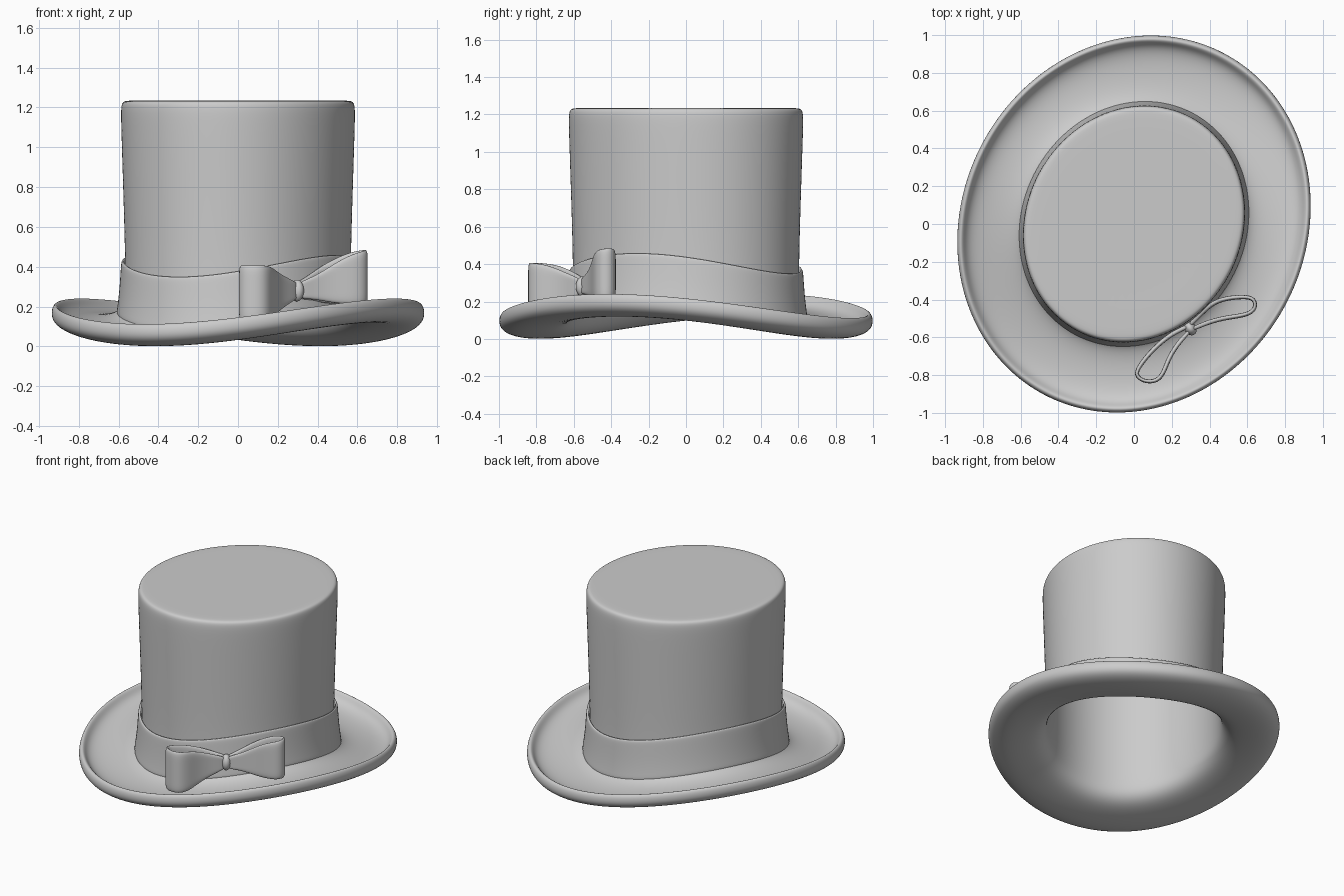
import bpy, bmesh, math

if "Cube" in bpy.data.objects:
    bpy.data.objects.remove(bpy.data.objects["Cube"])

SEG = 48
MAJOR, MINOR, TURN = 1.024, 0.912, math.radians(62)  # oval brim, turned in plan


def finish(name, bm, levels=2, thickness=0):
    bmesh.ops.recalc_face_normals(bm, faces=bm.faces)
    me = bpy.data.meshes.new(name)
    bm.to_mesh(me)
    bm.free()
    ob = bpy.data.objects.new(name, me)
    bpy.context.collection.objects.link(ob)
    for p in me.polygons:
        p.use_smooth = True
    if thickness:
        m = ob.modifiers.new("thickness", 'SOLIDIFY')
        m.thickness, m.offset = thickness, 0
    m = ob.modifiers.new("smooth", 'SUBSURF')
    m.levels = m.render_levels = levels
    return ob


def oval_point(s, z, k, a):
    """Point on an oval ring of scale s; k lifts the two long sides."""
    u, v = s * MAJOR * math.cos(a), s * MINOR * math.sin(a)
    c, d = math.cos(TURN), math.sin(TURN)
    return (u * c - v * d, u * d + v * c, z + k * (1 - math.cos(2 * a)) / 2)


def oval_lathe(name, profile, closed):
    bm = bmesh.new()
    rings = []
    for s, z, k in profile:
        if s == 0:
            rings.append([bm.verts.new((0, 0, z))] * SEG)
        else:
            rings.append([bm.verts.new(oval_point(s, z, k, 2 * math.pi * i / SEG))
                          for i in range(SEG)])
    pairs = list(zip(rings, rings[1:])) + ([(rings[-1], rings[0])] if closed else [])
    for a, b in pairs:
        for i in range(SEG):
            j = (i + 1) % SEG
            bm.faces.new(list(dict.fromkeys((a[i], a[j], b[j], b[i]))))
    return finish(name, bm)


# Hollow crown and saddle-shaped brim with a curled-up edge
oval_lathe("crown_and_brim", [
    (0, 1.234, 0), (.4, 1.234, 0), (.59, 1.235, 0), (.62, 1.231, 0), (.629, 1.2, 0),
    (.627, 1.1, 0), (.615, .75, 0), (.606, .42, .05), (.606, .25, .1), (.615, .12, .11),
    (.66, .075, .11), (.75, .05, .115), (.87, .045, .12), (.94, .065, .125),
    (.963, .1, .13), (.98, .116, .13), (.998, .1, .13), (1.003, .06, .13),
    (.987, .027, .13), (.94, .005, .125), (.86, -.003, .12), (.75, .01, .115),
    (.66, .035, .11), (.61, .08, .11), (.592, .15, .1), (.588, .4, .05),
    (.6, 1.1, 0), (.6, 1.195, 0), (.57, 1.21, 0), (0, 1.21, 0)], False)

# Hat band following the brim's curve
oval_lathe("hat_band", [
    (.602, .346, .11), (.62, .35, .11), (.627, .342, .11), (.63, .3, .11),
    (.637, .2, .11), (.648, .11, .11), (.655, .075, .11), (.61, .075, .11)], True)


def bow_loop(name, path):
    """Ribbon loop; each path point is x, y, middle height, half height."""
    bm = bmesh.new()
    rows = [[bm.verts.new((x, y, z + h * t)) for t in (-1, -.5, 0, .5, 1)]
            for x, y, z, h in path]
    for a, b in zip(rows, rows[1:]):
        for i in range(4):
            bm.faces.new((a[i], a[i + 1], b[i + 1], b[i]))
    return finish(name, bm, 2, .024)


# Bow loops, flaring out from the knot
bow_loop("bow_loop_left", [
    (.29, -.54, .28, .04), (.23, -.565, .28, .055), (.16, -.61, .275, .09),
    (.085, -.68, .27, .125), (.03, -.75, .267, .14), (.005, -.80, .265, .145),
    (.05, -.835, .265, .145), (.125, -.835, .265, .145), (.16, -.78, .265, .14),
    (.18, -.72, .27, .12), (.225, -.64, .275, .08), (.30, -.56, .28, .04)])
bow_loop("bow_loop_right", [
    (.29, -.54, .28, .04), (.34, -.49, .29, .055), (.41, -.42, .31, .09),
    (.48, -.395, .325, .115), (.56, -.385, .345, .13), (.63, -.388, .35, .137),
    (.648, -.43, .35, .137), (.625, -.47, .345, .135), (.56, -.487, .335, .125),
    (.48, -.497, .315, .1), (.39, -.52, .295, .06), (.30, -.56, .28, .04)])

# Bow knot
bm = bmesh.new()
bmesh.ops.create_uvsphere(bm, u_segments=16, v_segments=10, radius=1)
knot = finish("bow_knot", bm, 1)
knot.scale = (.032, .042, .055)
knot.location = (.297, -.552, .28)
knot.rotation_euler = (0, 0, math.radians(35))
